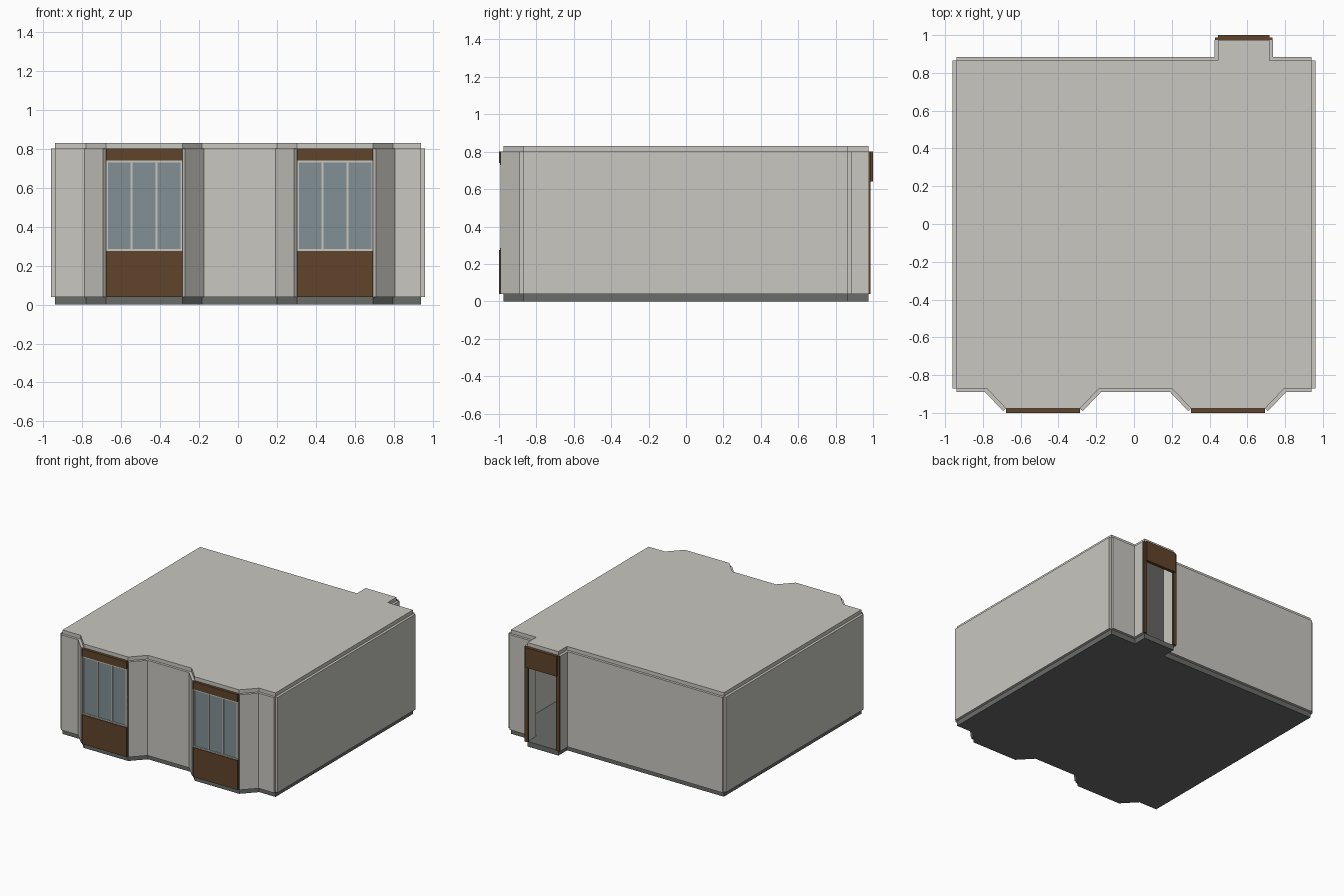
import bpy, bmesh
from mathutils import Vector

if "Cube" in bpy.data.objects:
    bpy.data.objects.remove(bpy.data.objects["Cube"])


def material(name, rgb):
    m = bpy.data.materials.new(name)
    m.diffuse_color = (*rgb, 1)
    m.use_nodes = True
    m.node_tree.nodes["Principled BSDF"].inputs["Base Color"].default_value = m.diffuse_color
    return m


PLASTER = material("plaster", (0.58, 0.57, 0.53))
STONE = material("dark_stone", (0.14, 0.15, 0.14))
WOOD = material("brown_wood", (0.115, 0.058, 0.024))
GLASS = material("glass", (0.22, 0.28, 0.30))


def prism(name, points, z0, z1, mat):
    """Extrude a flat outline from z0 up to z1."""
    bm = bmesh.new()
    face = bm.faces.new([bm.verts.new((x, y, z0)) for x, y in points])
    ext = bmesh.ops.extrude_face_region(bm, geom=[face])
    verts = [g for g in ext["geom"] if isinstance(g, bmesh.types.BMVert)]
    bmesh.ops.translate(bm, verts=verts, vec=(0, 0, z1 - z0))
    bmesh.ops.recalc_face_normals(bm, faces=bm.faces[:])
    me = bpy.data.meshes.new(name)
    bm.to_mesh(me)
    bm.free()
    me.materials.append(mat)
    ob = bpy.data.objects.new(name, me)
    bpy.context.collection.objects.link(ob)
    return ob


def box(name, x0, x1, y0, y1, z0, z1, mat):
    return prism(name, [(x0, y0), (x1, y0), (x1, y1), (x0, y1)], z0, z1, mat)


FRONT, BACK, BAY, PORCH, SIDE = -0.87, 0.865, -0.977, 0.975, 0.94
FLOOR, TOP, WALL = 0.04, 0.80, 0.02
BAYS = (-0.482, 0.498)          # bay window centres
HALF_IN, HALF_OUT = 0.196, 0.298
DOOR = (0.445, 0.717)

# Shared footprint, counter-clockwise, with two bays and a rear porch
outline = [(-SIDE, FRONT)]
for cx in BAYS:
    outline += [(cx - HALF_OUT, FRONT), (cx - HALF_IN, BAY),
                (cx + HALF_IN, BAY), (cx + HALF_OUT, FRONT)]
outline += [(SIDE, FRONT), (SIDE, BACK), (DOOR[1], BACK), (DOOR[1], PORCH),
            (DOOR[0], PORCH), (DOOR[0], BACK), (-SIDE, BACK)]

prism("floor", outline, 0, FLOOR, STONE)
prism("ceiling", outline, TOP, 0.83, PLASTER)

# Wall panels outside every footprint edge except windows and doorway
for i, a in enumerate(outline):
    b = outline[(i + 1) % len(outline)]
    if a[1] == b[1] and a[1] in (BAY, PORCH):
        continue
    p, q = Vector(a), Vector(b)
    d = (q - p).normalized()
    n = Vector((d.y, -d.x)) * WALL
    prism("wall_panel", [p, q, q + n, p + n], FLOOR, TOP, PLASTER)

# Bay windows
for cx in BAYS:
    l, r = cx - HALF_IN, cx + HALF_IN
    box("window_apron", l, r, -1.0, BAY, FLOOR, 0.275, WOOD)
    box("window_header", l, r, -1.0, BAY, 0.74, TOP, WOOD)
    box("window_glass", l, r, -0.987, -0.982, 0.28, 0.735, GLASS)
    for z in (0.273, 0.73):
        box("window_rail", l, r, -0.994, BAY, z, z + 0.012, PLASTER)
    for k in range(4):
        x = l + 0.005 + (r - l - 0.01) * k / 3
        box("window_mullion", x - 0.005, x + 0.005, -0.993, BAY, 0.28, 0.735, PLASTER)

# Rear doorway: jambs and header board
for x0, x1 in ((DOOR[0] - 0.017, DOOR[0] + 0.012), (DOOR[1] - 0.012, DOOR[1] + 0.017)):
    box("door_jamb", x0, x1, PORCH, 0.987, FLOOR, TOP, WOOD)
box("door_header", DOOR[0], DOOR[1], PORCH, 1.0, 0.64, TOP, WOOD)
